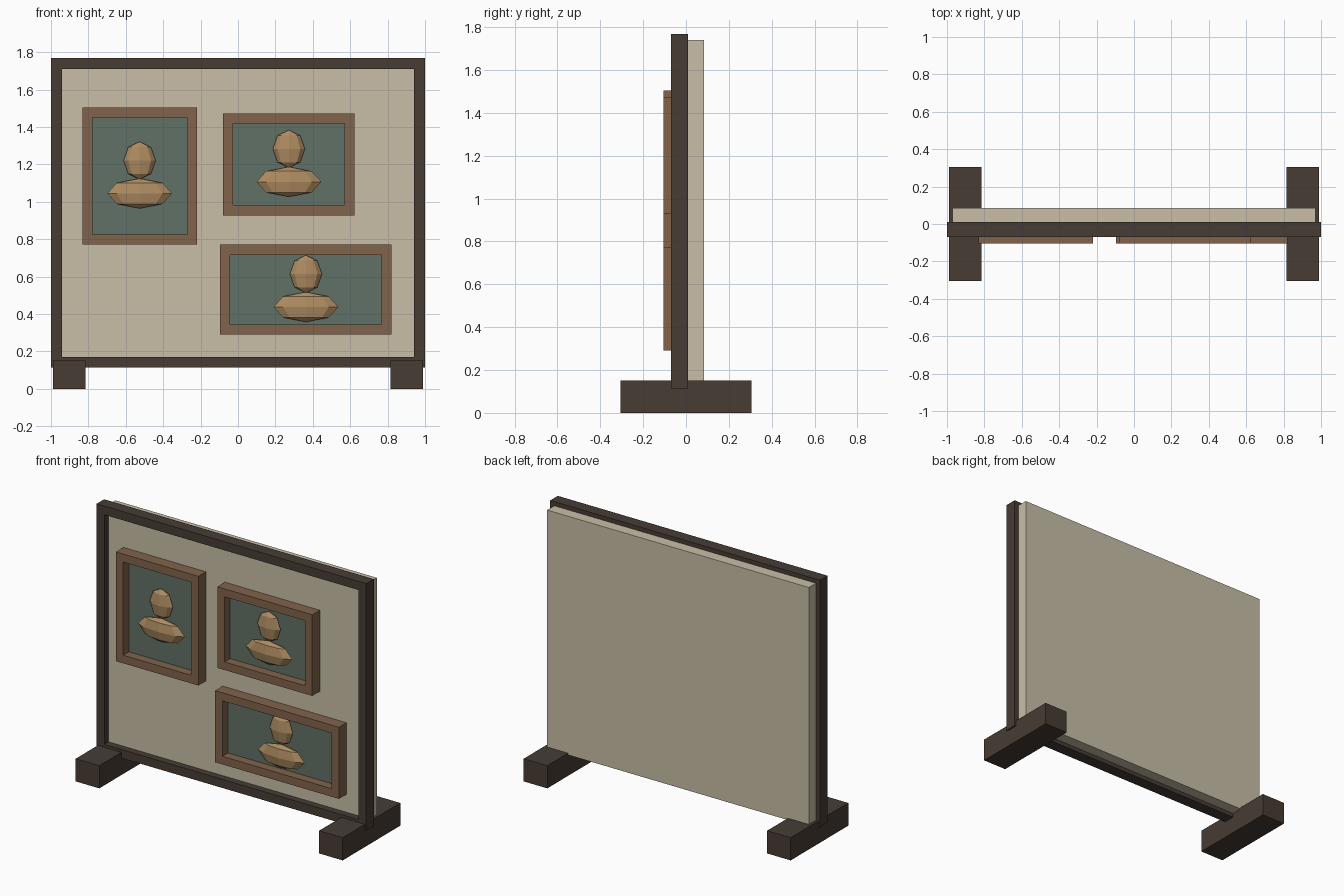
import bpy, bmesh
from mathutils import Matrix

if "Cube" in bpy.data.objects:
    bpy.data.objects.remove(bpy.data.objects["Cube"])


def material(name, rgb):
    m = bpy.data.materials.new(name)
    m.diffuse_color = (*rgb, 1)
    m.use_nodes = True
    m.node_tree.nodes["Principled BSDF"].inputs["Base Color"].default_value = m.diffuse_color
    return m


DARK = material("dark_wood", (0.062, 0.045, 0.034))
LINEN = material("linen", (0.58, 0.52, 0.39))
BROWN = material("brown_wood", (0.22, 0.125, 0.07))
TEAL = material("teal_backing", (0.12, 0.165, 0.135))
TAN = material("tan_relief", (0.42, 0.26, 0.12))


def finish(bm, name, mat):
    bmesh.ops.recalc_face_normals(bm, faces=bm.faces)
    me = bpy.data.meshes.new(name)
    bm.to_mesh(me)
    bm.free()
    me.materials.append(mat)
    ob = bpy.data.objects.new(name, me)
    bpy.context.collection.objects.link(ob)
    return ob


def box(name, x, y, z, mat):
    """Box from (min, max) ranges."""
    bm = bmesh.new()
    size = [b - a for a, b in (x, y, z)]
    mid = [(a + b) / 2 for a, b in (x, y, z)]
    bmesh.ops.create_cube(bm, size=1, matrix=Matrix.Translation(mid) @ Matrix.Diagonal((*size, 1)))
    return finish(bm, name, mat)


def ring(name, x, y, z, bar, mat):
    """Rectangular frame with mitred corners and an open middle."""
    bm = bmesh.new()

    def loop(inset, depth):
        x0, x1, z0, z1 = x[0] + inset, x[1] - inset, z[0] + inset, z[1] - inset
        return [bm.verts.new((px, depth, pz)) for px, pz in ((x0, z0), (x1, z0), (x1, z1), (x0, z1))]

    loops = [loop(0, y[0]), loop(bar, y[0]), loop(bar, y[1]), loop(0, y[1])]
    for a, b in zip(loops, loops[1:] + loops[:1]):
        for i in range(4):
            j = (i + 1) % 4
            bm.faces.new((a[i], a[j], b[j], b[i]))
    return finish(bm, name, mat)


def blob(name, centre, radii, mat):
    """Flat-faced low-poly ellipsoid."""
    bm = bmesh.new()
    bmesh.ops.create_uvsphere(bm, u_segments=8, v_segments=4, radius=1,
                              matrix=Matrix.Translation(centre) @ Matrix.Diagonal((*radii, 1)))
    return finish(bm, name, mat)


# Board with its surrounding frame
box("board_panel", (-0.97, 0.97), (-0.025, 0.085), (0.14, 1.74), LINEN)
ring("board_frame", (-1, 1), (-0.07, 0.01), (0.113, 1.768), 0.058, DARK)

# Feet
for side, x in (("left", (-0.99, -0.815)), ("right", (0.815, 0.99))):
    box(f"{side}_foot", x, (-0.305, 0.305), (0, 0.152), DARK)

# Framed pictures, each with a bust in relief: centre x, centre z, width, height
pictures = [(-0.526, 1.138, 0.612, 0.732),
            (0.272, 1.2, 0.704, 0.544),
            (0.363, 0.531, 0.918, 0.48)]
for n, (cx, cz, w, h) in enumerate(pictures, 1):
    x, z = (cx - w / 2, cx + w / 2), (cz - h / 2, cz + h / 2)
    ring(f"picture_frame_{n}", x, (-0.105, -0.025), z, 0.054, BROWN)
    box(f"picture_backing_{n}", (x[0] + 0.05, x[1] - 0.05), (-0.045, -0.025),
        (z[0] + 0.05, z[1] - 0.05), TEAL)
    blob(f"picture_head_{n}", (cx, -0.06, cz + 0.083), (0.086, 0.035, 0.101), TAN)
    blob(f"picture_shoulders_{n}", (cx, -0.06, cz - 0.093), (0.173, 0.035, 0.08), TAN)
